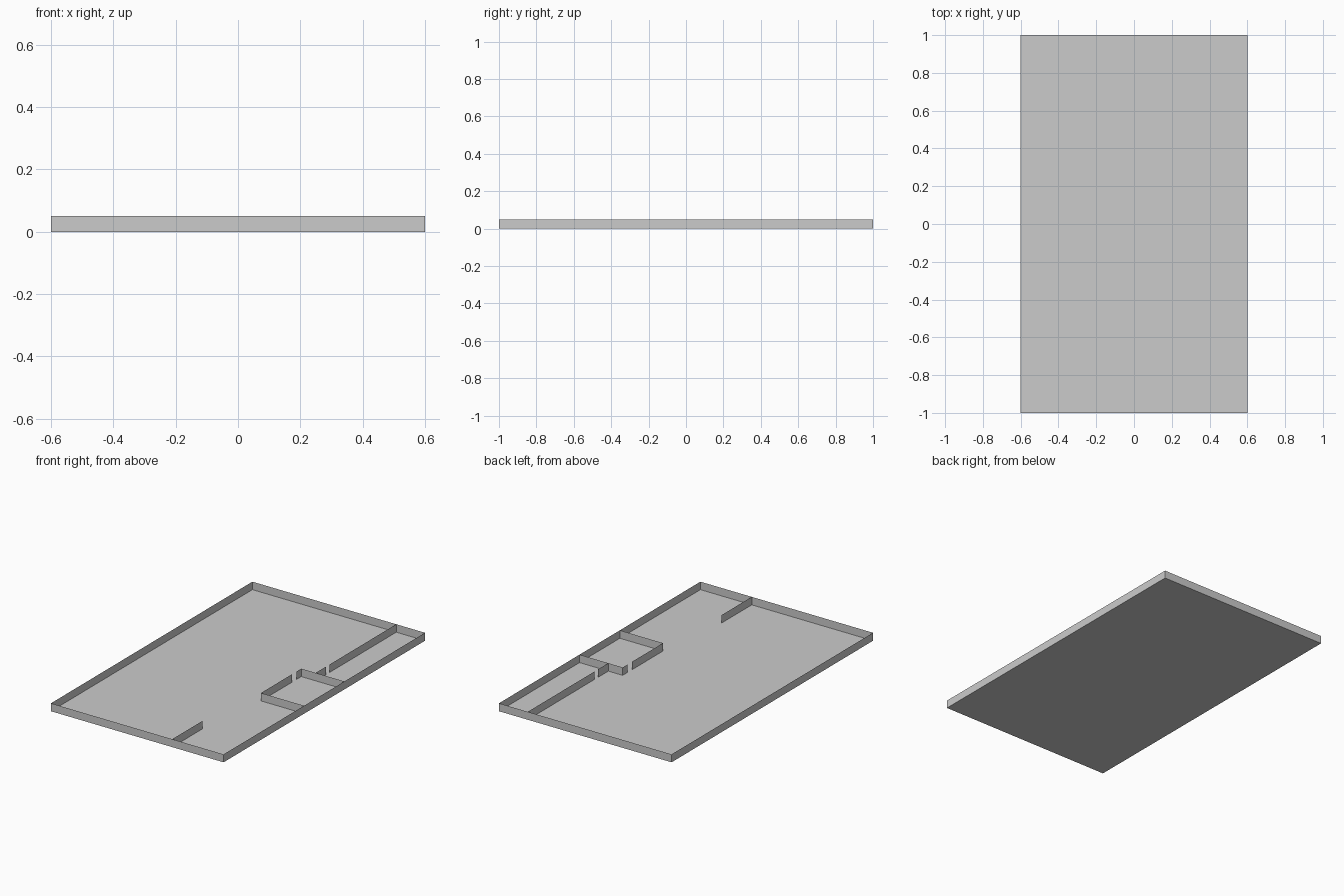
import bpy

if "Cube" in bpy.data.objects:
    bpy.data.objects.remove(bpy.data.objects["Cube"])

H = 0.05  # wall height


def make_mesh(name, verts, faces):
    mesh = bpy.data.meshes.new(name)
    mesh.from_pydata(verts, [], faces)
    mesh.update()
    obj = bpy.data.objects.new(name, mesh)
    bpy.context.collection.objects.link(obj)
    return obj


def wall(name, path):
    """Paper-thin upright wall following a plan path."""
    n = len(path)
    verts = [(x, y, z) for z in (0, H) for x, y in path]
    faces = [(i, i + 1, n + i + 1, n + i) for i in range(n - 1)]
    return make_mesh(name, verts, faces)


# Floor slab and outer walls
corners = [(-0.6, -1), (0.6, -1), (0.6, 1), (-0.6, 1)]
make_mesh("floor", [(x, y, 0) for x, y in corners], [(0, 1, 2, 3)])
wall("outer_walls", corners + corners[:1])

# Short partition at the front
wall("front_partition", [(0.243, -1), (0.243, -0.7)])

# Small room on the right, with a door gap in its left wall
wall("room_front_wall", [(0.6, -0.2), (0.3, -0.2), (0.3, 0.11)])
wall("room_back_wall", [(0.3, 0.15), (0.3, 0.2), (0.6, 0.2)])

# Corridor wall running to the back, with a door gap
wall("corridor_wall_short", [(0.4, 0.2), (0.4, 0.3)])
wall("corridor_wall_long", [(0.4, 0.335), (0.4, 1)])
